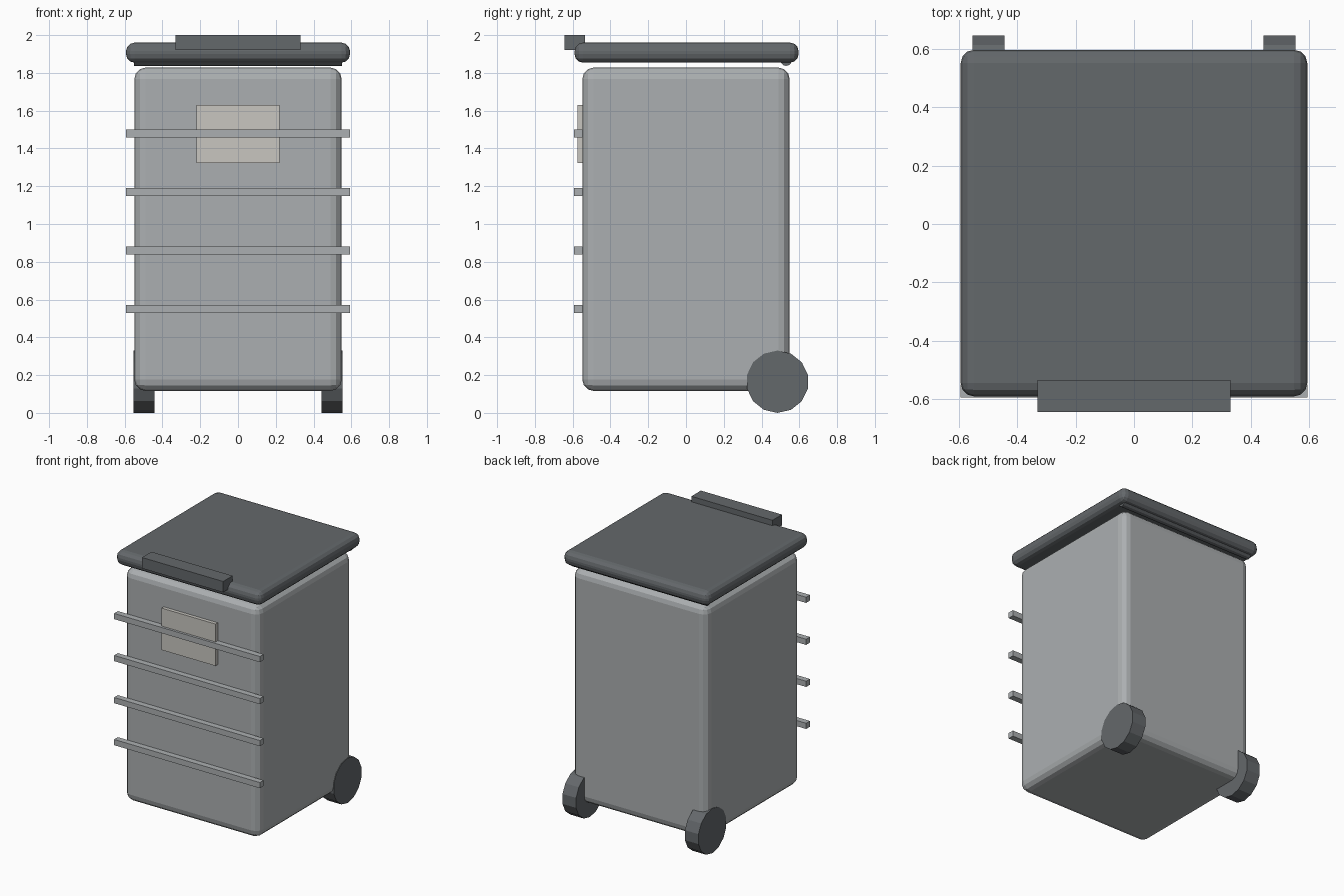
import bpy
import math

cube = bpy.data.objects.get("Cube")
if cube:
    bpy.data.objects.remove(cube, do_unlink=True)


def material(name, rgb):
    mat = bpy.data.materials.new(name)
    mat.use_nodes = True
    colour = (*rgb, 1)
    mat.diffuse_color = colour
    mat.node_tree.nodes["Principled BSDF"].inputs["Base Color"].default_value = colour
    return mat


grey = material("light grey plastic", (0.41, 0.43, 0.44))
dark = material("dark grey plastic", (0.127, 0.138, 0.147))
cream = material("cream label", (0.58, 0.565, 0.527))


def box(name, centre, size, mat, bevel=0):
    bpy.ops.mesh.primitive_cube_add(size=1, location=centre)
    obj = bpy.context.object
    obj.name = name
    obj.scale = size
    bpy.ops.object.transform_apply(location=False, rotation=False, scale=True)
    obj.data.materials.append(mat)
    if bevel:
        mod = obj.modifiers.new("rounded edges", "BEVEL")
        mod.width = bevel
        mod.segments = 3
    return obj


def axle_cylinder(name, centre, radius, length, sides, mat):
    # Cylinder lying along x with one corner pointing up
    bpy.ops.mesh.primitive_cylinder_add(
        vertices=sides, radius=radius, depth=length,
        location=centre, rotation=(0, math.pi / 2, 0))
    obj = bpy.context.object
    obj.name = name
    spin = math.pi / 2 - math.atan2(obj.data.vertices[0].co.y, obj.data.vertices[0].co.x)
    for v in obj.data.vertices:
        x, y = v.co.x, v.co.y
        a = spin + math.pi / 2
        v.co.x = x * math.cos(a) - y * math.sin(a)
        v.co.y = x * math.sin(a) + y * math.cos(a)
    obj.data.materials.append(mat)
    return obj


# Bin body and lid
box("body", (0, 0, 0.972), (1.098, 1.098, 1.712), grey, 0.06)
box("lid", (0, 0.003, 1.907), (1.186, 1.186, 0.106), dark, 0.045)
box("lid_handle", (0, -0.589, 1.96), (0.66, 0.11, 0.08), dark)

# Hinge rod under the rear of the lid
axle_cylinder("hinge_rod", (0, 0.53, 1.867), 0.03, 1.1, 12, dark)

# Front ribs and label plate
for i in range(4):
    box(f"front_rib_{i + 1}", (0, -0.571, 0.551 + 0.309 * i), (1.186, 0.044, 0.042), grey)
box("front_label", (0, -0.562, 1.477), (0.44, 0.026, 0.308), cream)

# Rear wheels
for side, sign in (("left", 1), ("right", -1)):
    axle_cylinder(f"{side}_wheel", (sign * 0.498, 0.484, 0.165), 0.165, 0.11, 14, dark)
